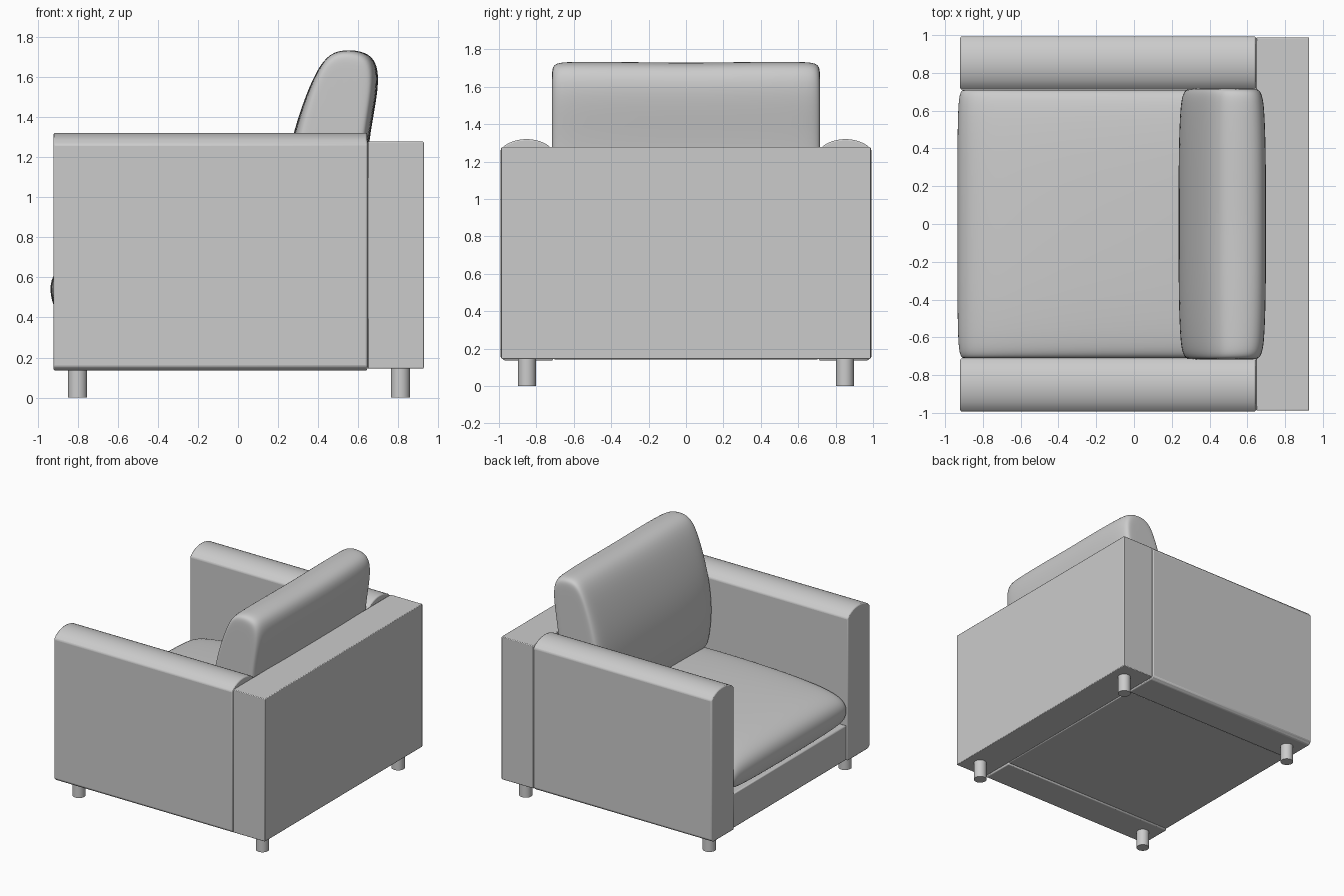
import bpy, bmesh, math

if "Cube" in bpy.data.objects:
    bpy.data.objects.remove(bpy.data.objects["Cube"])


def finish(bm, name, angle=35, bevel=0.0, subsurf=0):
    bmesh.ops.recalc_face_normals(bm, faces=bm.faces[:])
    me = bpy.data.meshes.new(name)
    bm.to_mesh(me)
    bm.free()
    ob = bpy.data.objects.new(name, me)
    bpy.context.collection.objects.link(ob)
    bpy.context.view_layer.objects.active = ob
    ob.select_set(True)
    bpy.ops.object.shade_smooth_by_angle(angle=math.radians(angle))
    ob.select_set(False)
    if bevel:
        m = ob.modifiers.new("soft_edges", 'BEVEL')
        m.width, m.segments, m.limit_method = bevel, 2, 'ANGLE'
    if subsurf:
        m = ob.modifiers.new("smooth", 'SUBSURF')
        m.levels = m.render_levels = subsurf
    return ob


def loft(rings):
    """Skin a list of closed rings and cap both ends."""
    bm = bmesh.new()
    vs = [[bm.verts.new(p) for p in r] for r in rings]
    n = len(vs[0])
    for a, b in zip(vs, vs[1:]):
        for i in range(n):
            j = (i + 1) % n
            bm.faces.new((a[i], a[j], b[j], b[i]))
    bm.faces.new(vs[0])
    bm.faces.new(vs[-1])
    return bm


def box(name, lo, hi, bevel):
    x0, y0, z0 = lo
    x1, y1, z1 = hi
    bm = loft([[(x0, y0, z), (x1, y0, z), (x1, y1, z), (x0, y1, z)] for z in (z0, z1)])
    return finish(bm, name, bevel=bevel)


def cushion(name, profile, centre, stations):
    """Loft an x-z profile along y; each station is (y, x scale, z scale)."""
    cx, cz = centre
    half = [s for s in stations if s[0] > 0]
    full = [(-y, sx, sz) for y, sx, sz in half] + [s for s in stations if s[0] == 0] + half[::-1]
    rings = [[(cx + (x - cx) * sx, y, cz + (z - cz) * sz) for x, z in profile]
             for y, sx, sz in full]
    return finish(loft(rings), name, angle=60, subsurf=2)


# Arms: upright slabs with a gently arched top
for side, name in ((1, "left_arm"), (-1, "right_arm")):
    prof = [(0.712, 0.135), (0.97, 0.135), (0.993, 0.155), (0.993, 1.262)]
    for i in range(1, 12):
        t = i / 12
        prof.append((0.993 - 0.281 * t, 1.262 + 0.058 * (1 - (2 * t - 1) ** 2) ** 0.75))
    prof.append((0.712, 1.262))
    bm = loft([[(x, side * y, z) for y, z in prof] for x in (-0.92, 0.645)])
    finish(bm, name, bevel=0.008)

# Back panel and seat base
box("back_panel", (0.647, -0.988, 0.145), (0.927, 0.988, 1.277), 0.005)
box("seat_base", (-0.912, -0.71, 0.142), (0.646, 0.71, 0.415), 0.008)

# Seat cushion
cushion("seat_cushion",
        [(-0.88, 0.412), (-0.92, 0.45), (-0.94, 0.53), (-0.93, 0.605), (-0.87, 0.67),
         (-0.7, 0.718), (-0.3, 0.752), (0.2, 0.762), (0.6, 0.75), (0.645, 0.72),
         (0.645, 0.45), (0.6, 0.412), (0.2, 0.41), (-0.3, 0.41), (-0.7, 0.41)],
        (-0.14, 0.52),
        [(0.60, 0.9, 0.45), (0.705, 0.955, 0.6), (0.712, 0.965, 0.72), (0.69, 0.985, 0.84),
         (0.62, 0.995, 0.93), (0.4, 1, 1), (0, 1, 1.02)][1:])

# Back cushion, leaning against the back panel
cushion("back_cushion",
        [(0.31, 0.69), (0.265, 0.74), (0.232, 0.95), (0.237, 1.12), (0.272, 1.32),
         (0.355, 1.56), (0.425, 1.69), (0.50, 1.737), (0.62, 1.732), (0.69, 1.69),
         (0.708, 1.57), (0.657, 1.32), (0.64, 1.12), (0.62, 0.9), (0.60, 0.72), (0.56, 0.69)],
        (0.47, 1.15),
        [(0.717, 0.55, 0.8), (0.717, 0.78, 0.93), (0.705, 0.86, 0.975), (0.67, 0.93, 0.997),
         (0.58, 0.97, 1.0), (0.35, 1, 1), (0, 1, 0.99)])

# Legs
for lx, xn in ((-0.80, "front"), (0.81, "back")):
    for ly, yn in ((-0.85, "right"), (0.85, "left")):
        ring = [(lx + 0.048 * math.cos(math.tau * i / 24), ly + 0.048 * math.sin(math.tau * i / 24))
                for i in range(24)]
        finish(loft([[(x, y, z) for x, y in ring] for z in (0.0, 0.15)]), f"{xn}_{yn}_leg")
